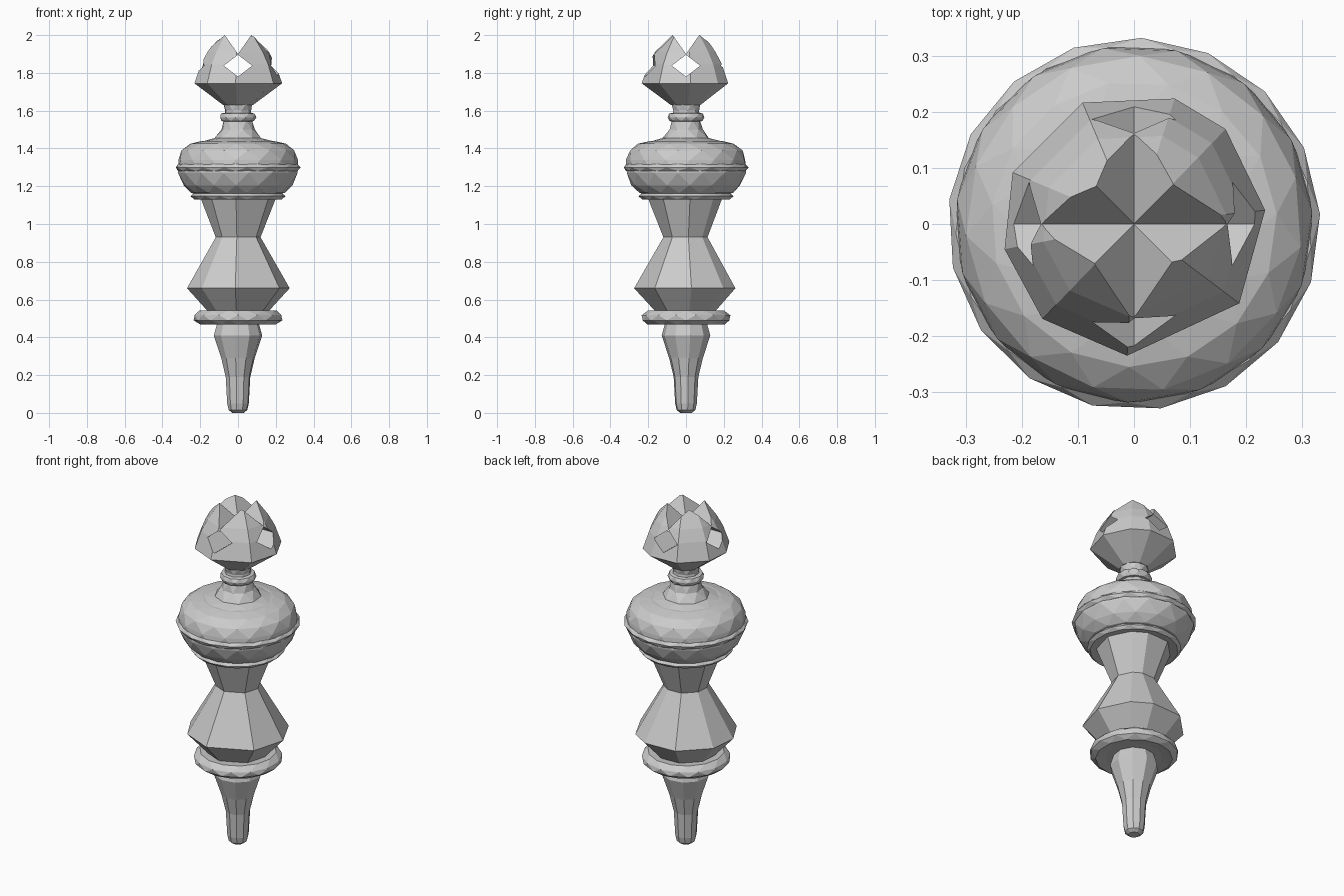
import bpy, bmesh, math

if "Cube" in bpy.data.objects:
    bpy.data.objects.remove(bpy.data.objects["Cube"])

def make(name, verts, faces):
    me = bpy.data.meshes.new(name)
    me.from_pydata(verts, [], faces)
    bm = bmesh.new()
    bm.from_mesh(me)
    bmesh.ops.recalc_face_normals(bm, faces=bm.faces)
    bm.to_mesh(me)
    bm.free()
    ob = bpy.data.objects.new(name, me)
    bpy.context.collection.objects.link(ob)
    return ob

def turned(name, profile, angles, stagger=False):
    """Lathe (radius, z) rows around z; stagger twists odd rows into triangles."""
    n, verts, faces = len(angles), [], []
    for i, (r, z) in enumerate(profile):
        off = 180 / n if stagger and i % 2 else 0
        for a in angles:
            t = math.radians(a + off)
            verts.append((r * math.cos(t), r * math.sin(t), z))
    for i in range(len(profile) - 1):
        for j in range(n):
            k = (j + 1) % n
            a, b, c, d = i*n + j, i*n + k, (i+1)*n + k, (i+1)*n + j
            if not stagger:
                faces.append((a, b, c, d))
            elif i % 2 == 0:
                faces += [(a, b, d), (b, c, d)]
            else:
                faces += [(a, b, c), (a, c, d)]
    faces.append(tuple(range(n))[::-1])
    faces.append(tuple(range((len(profile) - 1) * n, len(profile) * n)))
    return make(name, verts, faces)

def even(n, start=0):
    return [start + 360 * i / n for i in range(n)]

def prism(name, outline, along_x):
    """Long bar with an (across, z) outline, used as a cutter."""
    n, verts = len(outline), []
    for s in (-1, 1):
        for u, z in outline:
            verts.append((s, u, z) if along_x else (u, s, z))
    faces = [(i, (i+1) % n, n + (i+1) % n, n + i) for i in range(n)]
    faces += [tuple(range(n)), tuple(range(n, 2*n))]
    return make(name, verts, faces)

# Uneven nine-sided section shared by the chunky parts
NINE = [6, 46, 72, 113, 157, 191, 226, 267, 323]

# Tapered foot
turned("foot", [(.03, 0), (.05, .015), (.058, .05), (.066, .19), (.09, .29),
                (.13, .41), (.11, .48)], even(10, 10))

# Lower collar
turned("lower_collar", [(.15, .475), (.205, .468), (.235, .49), (.235, .517),
                        (.205, .543), (.14, .538)], even(14), True)

# Faceted body and flared waist
turned("body", [(.16, .535), (.275, .66), (.12, .93)], NINE)
turned("waist", [(.12, .93), (.203, 1.14)], NINE)

# Upper collar below the bulb
turned("upper_collar", [(.19, 1.135), (.235, 1.13), (.252, 1.147), (.235, 1.165),
                        (.19, 1.165)], even(16), True)

# Bulb with sloped shoulder and neck
turned("bulb", [(.21, 1.155), (.25, 1.165), (.29, 1.205), (.318, 1.27),
                (.318, 1.34), (.30, 1.39), (.255, 1.425), (.19, 1.44)],
       even(15, 4), True)
turned("neck", [(.20, 1.435), (.125, 1.455), (.09, 1.50), (.075, 1.55),
                (.07, 1.60), (.078, 1.64)], even(9, 6), True)

# Thin rim around the bulb
turned("bulb_rim", [(.29, 1.285), (.318, 1.28), (.332, 1.30), (.318, 1.317),
                    (.29, 1.315)], even(17, 3), True)

# Neck bead
turned("neck_bead", [(.06, 1.54), (.088, 1.545), (.098, 1.565), (.09, 1.585),
                     (.06, 1.59)], even(11), True)

# Crown with crossing V notches and diamond holes
crown = turned("crown", [(.08, 1.63), (.235, 1.745), (.20, 1.845), (.165, 1.91),
                         (.10, 2.0), (.01, 2.03)], NINE)
cutters = []
for along_x in (True, False):
    cutters.append(prism("notch_cutter", [(0, 1.9), (.14, 2.1), (-.14, 2.1)], along_x))
    cutters.append(prism("hole_cutter", [(0, 1.78), (.075, 1.838), (0, 1.896),
                                         (-.075, 1.838)], along_x))
for c in cutters:
    c.hide_render = True
    m = crown.modifiers.new("cut", 'BOOLEAN')
    m.operation, m.solver, m.object = 'DIFFERENCE', 'EXACT', c
dg = bpy.context.evaluated_depsgraph_get()
cut_mesh = bpy.data.meshes.new_from_object(crown.evaluated_get(dg))
crown.modifiers.clear()
crown.data = cut_mesh
for c in cutters:
    bpy.data.objects.remove(c)
